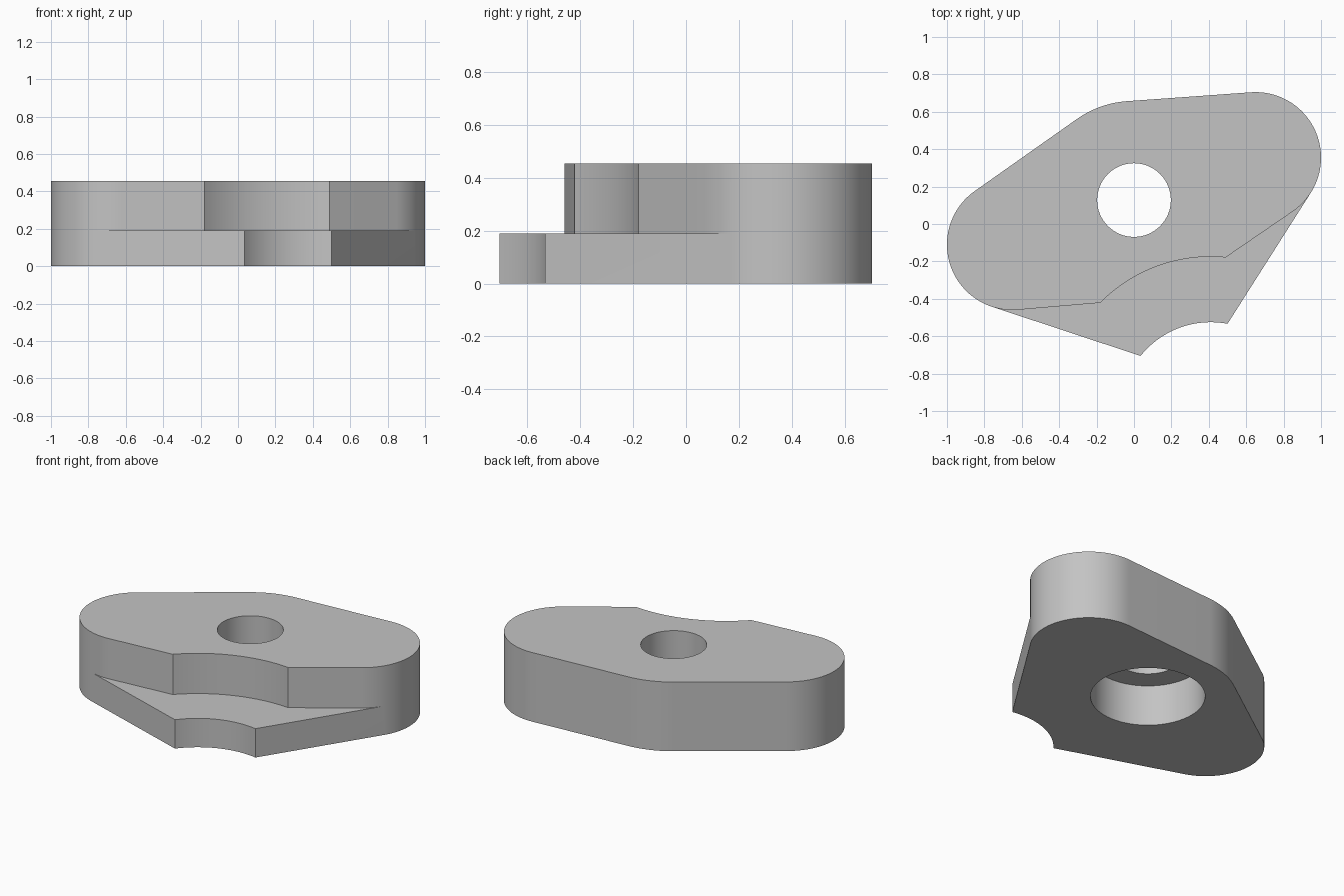
import bpy, bmesh, math
from mathutils import Vector

cube = bpy.data.objects.get("Cube")
if cube:
    bpy.data.objects.remove(cube, do_unlink=True)

# Key circles (centre, radius) and levels
LEFT = (Vector((-0.65, -0.11)), 0.35)
RIGHT = (Vector((0.65, 0.355)), 0.35)
HUB = (Vector((0, 0.128)), 0.53)
NOTCH = Vector((0.41, -1.005))
STEP, SEAT, TOP = 0.19, 0.27, 0.455


def arc(centre, radius, a, b, n):
    return [centre + radius * Vector((math.cos(a + (b - a) * i / n),
                                      math.sin(a + (b - a) * i / n)))
            for i in range(n + 1)]


def tangent(c1, c2):
    """Angle of the outward normal of the tangent from c1 to c2."""
    d = c2[0] - c1[0]
    return math.atan2(d.y, d.x) - math.acos((c1[1] - c2[1]) / d.length)


def ccw_arc(circle, a, b, n=24):
    return arc(*circle, a, a + (b - a) % math.tau, n)


def notch_arc(radius, x1, x2):
    a, b = (math.acos((x - NOTCH.x) / radius) for x in (x1, x2))
    return arc(NOTCH, radius, a, b, 32)


# Front edges of the flange and of the raised body
flange_notch = notch_arc(0.48, 0.035, 0.5)
body_notch = notch_arc(0.83, -0.18, 0.49)


def side_angles(notch):
    return tangent(LEFT, (notch[0], 0)), tangent((notch[-1], 0), RIGHT)


flange_l, flange_r = side_angles(flange_notch)
body_l, body_r = side_angles(body_notch)
right_hub, hub_left = tangent(RIGHT, HUB), tangent(HUB, LEFT)

# Back edge is shared; each front edge runs from left to right
back = (ccw_arc(RIGHT, flange_r, right_hub, 40) + ccw_arc(HUB, right_hub, hub_left)
        + ccw_arc(LEFT, hub_left, flange_l, 40))
flange_front = [back[-1]] + flange_notch + [back[0]]
body_front = (ccw_arc(LEFT, flange_l, body_l, 6) + body_notch
              + ccw_arc(RIGHT, body_r, flange_r, 6))
flange_outline = flange_front[:-1] + back[:-1]
body_outline = body_front[:-1] + back[:-1]
ledge_outline = flange_front + body_front[-2:0:-1]
bore = arc(HUB[0], 0.197, 0, math.tau, 64)[:-1]
counterbore = arc(HUB[0], 0.342, 0, math.tau, 64)[:-1]

bm = bmesh.new()


def ring(points, z):
    return [bm.verts.new((p.x, p.y, z)) for p in points]


def wall(points, z1, z2):
    low, high = ring(points, z1), ring(points, z2)
    for i in range(len(points)):
        bm.faces.new((low[i - 1], low[i], high[i], high[i - 1]))


def cap(z, *outlines):
    edges = []
    for points in outlines:
        vs = ring(points, z)
        edges += [bm.edges.new((vs[i - 1], vs[i])) for i in range(len(vs))]
    bmesh.ops.triangle_fill(bm, edges=edges, use_beauty=True)


# Outer walls, stepped bore walls, then the flat faces
wall(flange_outline, 0, STEP)
wall(body_outline, STEP, TOP)
wall(counterbore, 0, SEAT)
wall(bore, SEAT, TOP)
cap(0, flange_outline, counterbore)
cap(STEP, ledge_outline)
cap(SEAT, counterbore, bore)
cap(TOP, body_outline, bore)
bmesh.ops.remove_doubles(bm, verts=bm.verts[:], dist=0.0002)
bmesh.ops.recalc_face_normals(bm, faces=bm.faces[:])

mesh = bpy.data.meshes.new("stepped_plate")
bm.to_mesh(mesh)
bm.free()
plate = bpy.data.objects.new("stepped_plate", mesh)
bpy.context.collection.objects.link(plate)

# Plain grey finish
grey = bpy.data.materials.new("plain_grey")
grey.use_nodes = True
grey.diffuse_color = (0.55, 0.55, 0.55, 1)
grey.node_tree.nodes["Principled BSDF"].inputs["Base Color"].default_value = grey.diffuse_color
mesh.materials.append(grey)

bpy.ops.object.select_all(action="DESELECT")
plate.select_set(True)
bpy.context.view_layer.objects.active = plate
bpy.ops.object.shade_smooth_by_angle(angle=math.radians(30))
